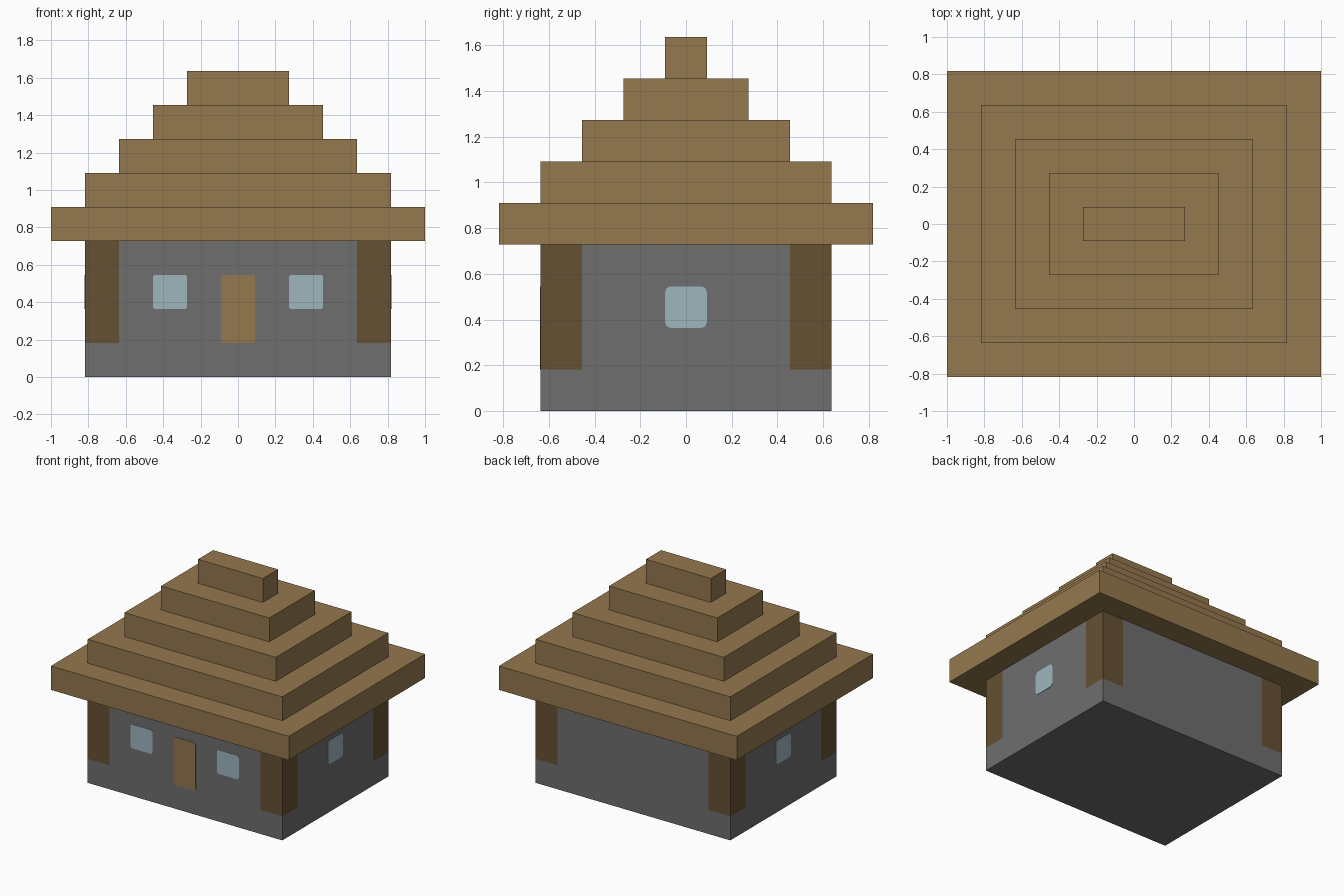
import bpy
import bmesh
from math import radians
from mathutils import Matrix, Vector

U = 2 / 11  # one building block


def srgb(r, g, b):
    def lin(c):
        c /= 255
        return c / 12.92 if c <= 0.04045 else ((c + 0.055) / 1.055) ** 2.4
    return (lin(r), lin(g), lin(b), 1)


def material(name, colour):
    mat = bpy.data.materials.new(name)
    mat.use_nodes = True
    mat.diffuse_color = colour
    shader = mat.node_tree.nodes["Principled BSDF"]
    shader.inputs["Base Color"].default_value = colour
    shader.inputs["Roughness"].default_value = 0.9
    return mat


def finish(name, bm, *mats):
    mesh = bpy.data.meshes.new(name)
    bm.to_mesh(mesh)
    bm.free()
    for mat in mats:
        mesh.materials.append(mat)
    obj = bpy.data.objects.new(name, mesh)
    bpy.context.collection.objects.link(obj)
    return obj


def plate(name, centre, width, height, turn, rounding, mat):
    """Thin rounded panel standing on a wall; turn 0 faces the front."""
    bm = bmesh.new()
    bmesh.ops.create_cube(bm, size=1)
    bmesh.ops.scale(bm, vec=(width, 0.006, height), verts=bm.verts)
    corners = [e for e in bm.edges
               if abs((e.verts[0].co - e.verts[1].co).y) > 0.001]
    bmesh.ops.bevel(bm, geom=corners, offset=rounding, segments=3,
                    profile=0.5, affect='EDGES')
    bm.transform(Matrix.Translation(centre) @ Matrix.Rotation(radians(turn), 4, 'Z'))
    return finish(name, bm, mat)


cube = bpy.data.objects.get("Cube")
if cube:
    bpy.data.objects.remove(cube, do_unlink=True)

stone = material("grey stone", srgb(110, 110, 110))
thatch = material("tan wood", srgb(148, 120, 78))
timber = material("dark timber", srgb(101, 81, 51))
glass = material("pale blue glass", srgb(157, 182, 190))

# Walls: open-topped box, cut along the edges of the corner posts
bm = bmesh.new()
bmesh.ops.create_cube(bm, size=1)
bmesh.ops.scale(bm, vec=(9 * U, 7 * U, 4 * U), verts=bm.verts)
bmesh.ops.translate(bm, vec=(0, 0, 2 * U), verts=bm.verts)
top = [f for f in bm.faces if f.normal.z > 0.5]
bmesh.ops.delete(bm, geom=top, context='FACES_ONLY')
cuts = [((s * 3.5 * U, 0, 0), (1, 0, 0)) for s in (-1, 1)]
cuts += [((0, s * 2.5 * U, 0), (0, 1, 0)) for s in (-1, 1)]
cuts.append(((0, 0, U), (0, 0, 1)))
for point, normal in cuts:
    bmesh.ops.bisect_plane(bm, geom=bm.verts[:] + bm.edges[:] + bm.faces[:],
                           plane_co=point, plane_no=normal)
# Corner posts: the upper corner faces are timber
for face in bm.faces:
    c = face.calc_center_median()
    if c.z > U and abs(c.x) > 3.5 * U and abs(c.y) > 2.5 * U:
        face.material_index = 1
finish("walls_with_corner_posts", bm, stone, timber)

# Roof: five steps, each one block high and one block further in
bm = bmesh.new()
bmesh.ops.create_cube(bm, size=1)
bmesh.ops.scale(bm, vec=(11 * U, 9 * U, U), verts=bm.verts)
bmesh.ops.translate(bm, vec=(0, 0, 4.5 * U), verts=bm.verts)
top = next(f for f in bm.faces if f.normal.z > 0.5)
for step in range(4):
    bmesh.ops.inset_region(bm, faces=[top], thickness=U, use_even_offset=True)
    result = bmesh.ops.extrude_discrete_faces(bm, faces=[top])
    top = result["faces"][0]
    bmesh.ops.translate(bm, vec=(0, 0, U), verts=top.verts)
finish("stepped_roof", bm, thatch)

# Door and windows
plate("door", Vector((0, -3.5 * U, 2 * U)), U, 2 * U, 0, 0.012, thatch)
for side, sign in (("left", 1), ("right", -1)):
    plate("front_window_" + side, Vector((sign * 2 * U, -3.5 * U, 2.5 * U)),
          U, U, 0, 0.012, glass)
    plate("side_window_" + side, Vector((sign * 4.5 * U, 0, 2.5 * U)),
          U, U, 90, 0.025, glass)
